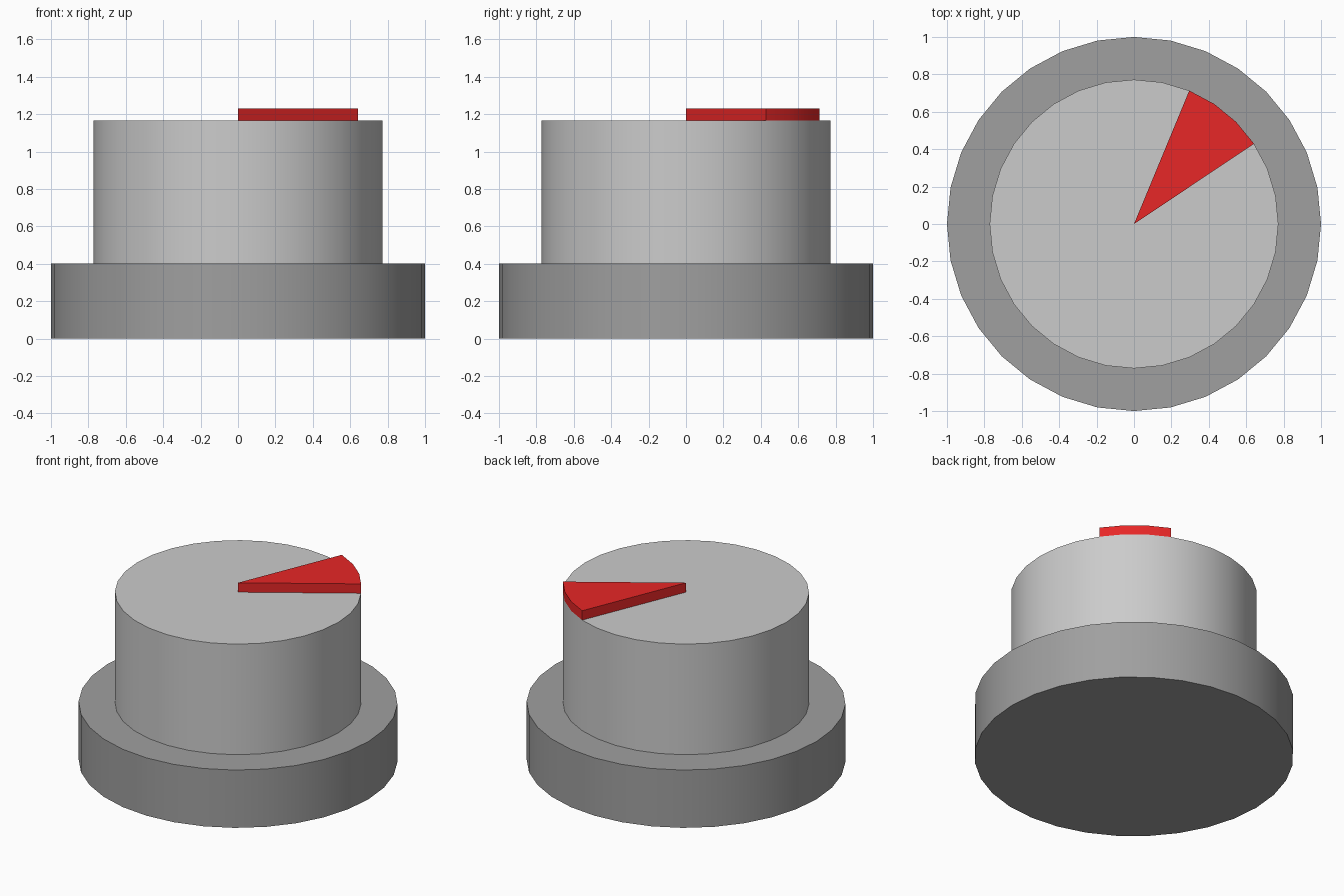
import bpy, bmesh, math

if "Cube" in bpy.data.objects:
    bpy.data.objects.remove(bpy.data.objects["Cube"])

SIDES = 32
STEP = 2 * math.pi / SIDES


def make_material(name, color):
    mat = bpy.data.materials.new(name)
    mat.diffuse_color = color
    mat.use_nodes = True
    mat.node_tree.nodes["Principled BSDF"].inputs["Base Color"].default_value = mat.diffuse_color
    return mat


def ring(radius, first, count):
    return [(radius * math.cos(STEP * i), radius * math.sin(STEP * i))
            for i in range(first, first + count)]


def prism(name, outline, z0, z1, mat=None):
    """Extrude a flat outline from z0 to z1."""
    bm = bmesh.new()
    face = bm.faces.new([bm.verts.new((x, y, z0)) for x, y in outline])
    ext = bmesh.ops.extrude_face_region(bm, geom=[face], use_keep_orig=True)
    top = [g for g in ext["geom"] if isinstance(g, bmesh.types.BMVert)]
    bmesh.ops.translate(bm, verts=top, vec=(0, 0, z1 - z0))
    bmesh.ops.recalc_face_normals(bm, faces=bm.faces)
    mesh = bpy.data.meshes.new(name)
    bm.to_mesh(mesh)
    bm.free()
    obj = bpy.data.objects.new(name, mesh)
    bpy.context.collection.objects.link(obj)
    if mat:
        mesh.materials.append(mat)
    bpy.ops.object.select_all(action='DESELECT')
    obj.select_set(True)
    bpy.context.view_layer.objects.active = obj
    bpy.ops.object.shade_smooth_by_angle(angle=math.radians(30))
    return obj


dark = make_material("dark_grey", (0.35, 0.35, 0.35, 1))
red = make_material("red", (0.8, 0.02, 0.02, 1))

# Wide base disc
prism("base", ring(1.0, 0, SIDES), 0.0, 0.4, dark)
# Narrower knob body
prism("knob", ring(0.772, 0, SIDES), 0.4, 1.165)
# Pointer wedge spanning three of the knob's sides
prism("pointer", [(0, 0)] + ring(0.772, 3, 4), 1.165, 1.23, red)
